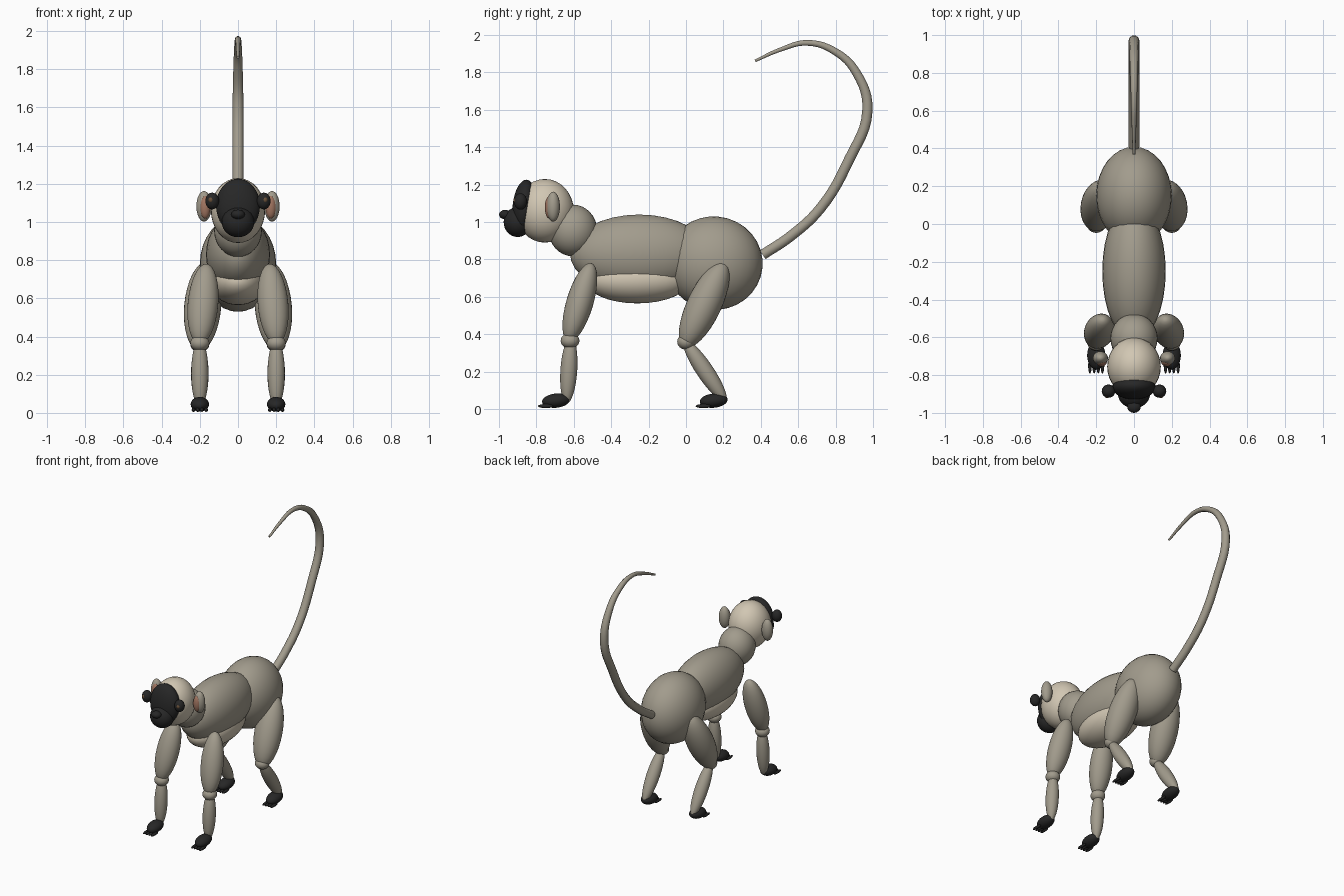
import bpy
from mathutils import Vector, Matrix

cube = bpy.data.objects.get("Cube")
if cube:
    bpy.data.objects.remove(cube, do_unlink=True)


def material(name, rgb):
    m = bpy.data.materials.new(name)
    m.use_nodes = True
    m.diffuse_color = (*rgb, 1)
    m.node_tree.nodes["Principled BSDF"].inputs["Base Color"].default_value = (*rgb, 1)
    return m


fur = material("grey fur", (0.36, 0.33, 0.265))
cream = material("cream fur", (0.64, 0.57, 0.45))
dark = material("dark skin", (0.02, 0.02, 0.02))
pink = material("ear skin", (0.36, 0.18, 0.12))
brown = material("eye brown", (0.14, 0.08, 0.04))


def ball(name, mat, centre, radii, rot=None, segments=32):
    """Smooth ellipsoid with baked shape and optional rotation matrix."""
    bpy.ops.mesh.primitive_uv_sphere_add(segments=segments, ring_count=segments // 2, radius=1)
    ob = bpy.context.object
    ob.name = name
    ob.data.transform(Matrix.Diagonal((*radii, 1)))
    if rot:
        ob.data.transform(rot)
    ob.location = centre
    ob.data.materials.append(mat)
    bpy.ops.object.shade_smooth()
    return ob


def limb(name, mat, start, end, rx, ry):
    """Ellipsoid whose long axis runs between two points."""
    a, b = Vector(start), Vector(end)
    rot = Vector((0, 0, 1)).rotation_difference(a - b).to_matrix().to_4x4()
    return ball(name, mat, (a + b) / 2, (rx, ry, (a - b).length / 2), rot)


def tilt(angle):
    return Matrix.Rotation(angle, 4, 'X')


# Trunk
ball("hips", fur, (0, 0.15, 0.78), (0.2, 0.26, 0.25), tilt(-0.1))
ball("torso", fur, (0, -0.25, 0.83), (0.168, 0.37, 0.21))
ball("belly", cream, (0, -0.26, 0.69), (0.15, 0.28, 0.125))
ball("neck", fur, (0, -0.605, 0.955), (0.125, 0.13, 0.138))

# Head
ball("head", cream, (0, -0.755, 1.06), (0.142, 0.155, 0.17))
ball("face_mask", dark, (0, -0.865, 1.085), (0.115, 0.062, 0.142), tilt(-0.1))
ball("muzzle", dark, (0, -0.9, 1.0), (0.085, 0.075, 0.08))
ball("nose", dark, (0, -0.967, 1.04), (0.036, 0.033, 0.025), segments=16)

# Tail
path = [(0.41, 0.825), (0.56, 0.925), (0.72, 1.075), (0.87, 1.33), (0.97, 1.6),
        (0.91, 1.80), (0.80, 1.91), (0.65, 1.958), (0.5, 1.92), (0.37, 1.862)]
curve = bpy.data.curves.new("tail", 'CURVE')
curve.dimensions = '3D'
curve.bevel_depth = 0.029
curve.bevel_resolution = 3
curve.use_fill_caps = True
curve.resolution_u = 6
spline = curve.splines.new('BEZIER')
spline.bezier_points.add(len(path) - 1)
for i, (pt, (y, z)) in enumerate(zip(spline.bezier_points, path)):
    pt.co = (0, y, z)
    pt.handle_left_type = pt.handle_right_type = 'AUTO'
    pt.radius = 1 if i < 5 else 1 - 0.15 * (i - 4)
curve.materials.append(fur)
tail = bpy.data.objects.new("tail", curve)
bpy.context.collection.objects.link(tail)


def paw(name, x, y):
    """Flat palm with four thin digits pointing forward."""
    ball(name, dark, (x, y, 0.045), (0.048, 0.075, 0.038), tilt(0.1))
    for i in range(4):
        dx = (i - 1.5) * 0.022
        ball(f"{name}_digit_{i + 1}", dark, (x + dx, y - 0.055, 0.016),
             (0.01, 0.042, 0.011), segments=12)


for s, side in ((1, "left"), (-1, "right")):
    # Ears and eyes
    ball(f"{side}_ear", fur, (s * 0.178, -0.71, 1.082), (0.04, 0.036, 0.08))
    ball(f"{side}_inner_ear", pink, (s * 0.172, -0.73, 1.078), (0.028, 0.025, 0.06))
    ball(f"{side}_eye_socket", dark, (s * 0.135, -0.885, 1.11), (0.036, 0.035, 0.044), segments=20)
    ball(f"{side}_eye", brown, (s * 0.142, -0.908, 1.115), (0.014, 0.014, 0.016), segments=16)

    # Front limb
    limb(f"{side}_upper_arm", fur, (s * 0.165, -0.505, 0.78), (s * 0.202, -0.63, 0.36), 0.08, 0.072)
    ball(f"{side}_elbow", fur, (s * 0.2, -0.62, 0.365), (0.05, 0.05, 0.042))
    limb(f"{side}_forearm", fur, (s * 0.2, -0.615, 0.385), (s * 0.2, -0.638, 0.03), 0.045, 0.045)
    paw(f"{side}_hand", s * 0.2, -0.695)

    # Hind limb
    limb(f"{side}_thigh", fur, (s * 0.165, 0.205, 0.785), (s * 0.205, -0.01, 0.33), 0.097, 0.092)
    ball(f"{side}_knee", fur, (s * 0.2, 0.0, 0.36), (0.05, 0.047, 0.042))
    limb(f"{side}_shin", fur, (s * 0.2, -0.01, 0.37), (s * 0.2, 0.212, 0.04), 0.046, 0.046)
    paw(f"{side}_foot", s * 0.2, 0.148)
